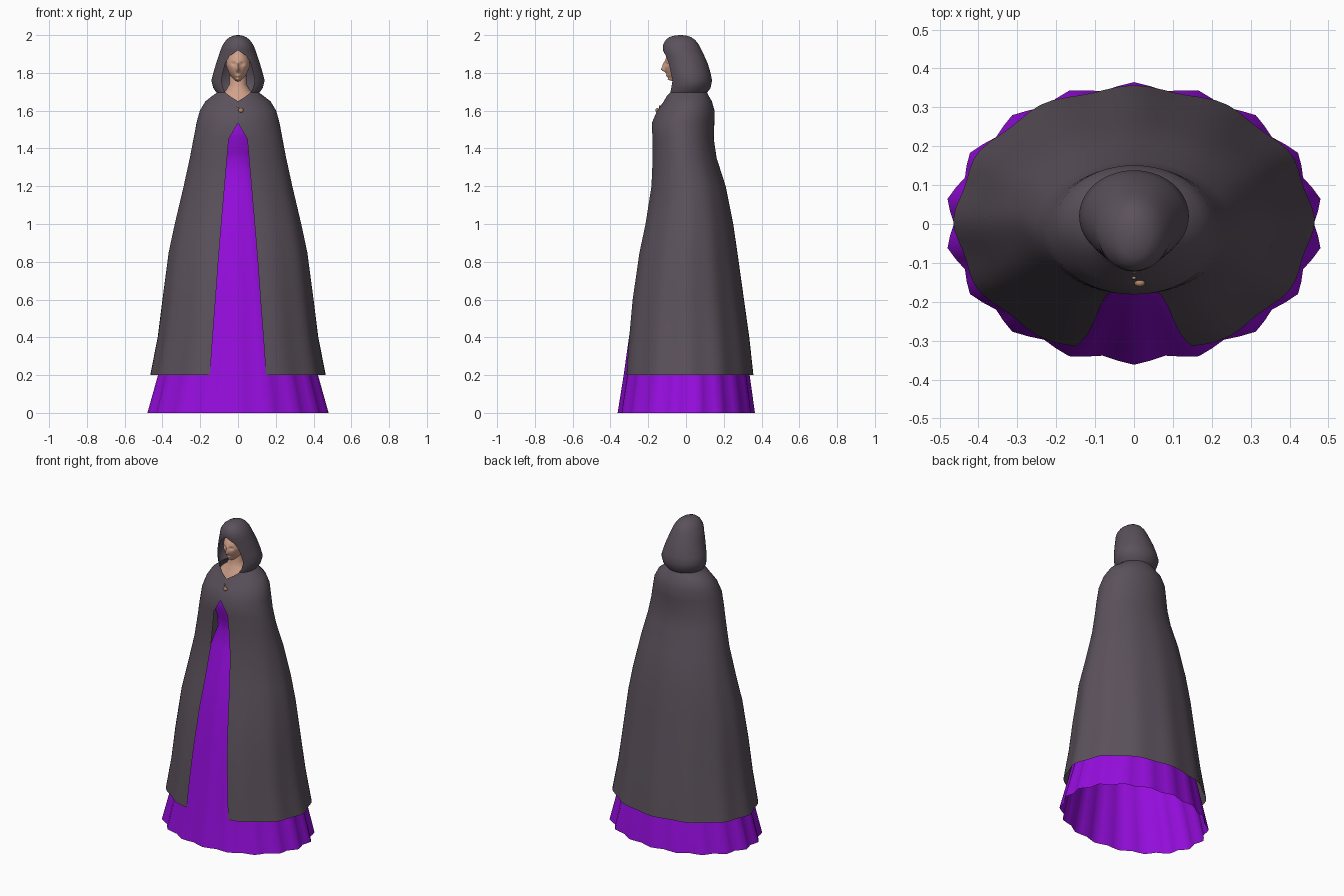
import bpy, bmesh, math
from mathutils import Vector


def material(name, rgb):
    m = bpy.data.materials.new(name)
    m.diffuse_color = (*rgb, 1)
    return m


CHARCOAL = material("charcoal_cloth", (0.105, 0.083, 0.106))
PURPLE = material("purple_cloth", (0.30, 0.004, 0.72))
SKIN = material("skin", (0.64, 0.36, 0.26))
COPPER = material("copper", (0.42, 0.24, 0.14))


def finish(name, bm, mat, angle=50):
    me = bpy.data.meshes.new(name)
    bm.to_mesh(me)
    bm.free()
    me.materials.append(mat)
    ob = bpy.data.objects.new(name, me)
    bpy.context.collection.objects.link(ob)
    bpy.ops.object.select_all(action='DESELECT')
    ob.select_set(True)
    bpy.context.view_layer.objects.active = ob
    bpy.ops.object.shade_smooth_by_angle(angle=math.radians(angle))
    return ob


def loft(name, rows, mat, segs=72, folds=0, depth=0, fold_top=1.4, cap=False):
    """Stack oval rings (z, half width, front y, back y, half gap at the front)."""
    bm = bmesh.new()
    rings = []
    for z, a, yf, yb, gap in rows:
        c, b = (yf + yb) / 2, (yb - yf) / 2
        start = math.asin(min(gap / a, 1))
        amp = depth * max(0, 1 - z / fold_top)
        ring = []
        for i in range(segs + 1):
            t = start + (2 * math.pi - 2 * start) * i / segs
            s = 1 + amp * (math.cos(folds * t) - 1) / 2
            ring.append(bm.verts.new((a * s * math.sin(t), c - b * s * math.cos(t), z)))
        rings.append(ring)
    for lo, hi in zip(rings, rings[1:]):
        for i in range(segs):
            bm.faces.new((lo[i], lo[i + 1], hi[i + 1], hi[i]))
    if cap:
        bm.faces.new(rings[-1][:-1])
    bmesh.ops.remove_doubles(bm, verts=bm.verts, dist=0.0002)
    return finish(name, bm, mat)


# Cloak: open down the front, closed at the clasp
loft("cloak", [
    (0.20, 0.465, -0.342, 0.357, 0.152),
    (0.40, 0.425, -0.325, 0.335, 0.137),
    (0.60, 0.400, -0.302, 0.307, 0.121),
    (0.85, 0.367, -0.260, 0.272, 0.102),
    (1.00, 0.335, -0.225, 0.250, 0.089),
    (1.20, 0.288, -0.190, 0.210, 0.071),
    (1.35, 0.255, -0.181, 0.162, 0.058),
    (1.45, 0.236, -0.181, 0.147, 0.049),
    (1.535, 0.220, -0.181, 0.150, 0),
    (1.60, 0.202, -0.153, 0.151, 0),
    (1.65, 0.172, -0.117, 0.137, 0),
    (1.675, 0.140, -0.108, 0.122, 0.040),
    (1.695, 0.113, -0.104, 0.112, 0.066),
], CHARCOAL, folds=12, depth=0.035)

# Hood: face opening that closes above the brow
loft("hood", [
    (1.695, 0.113, -0.104, 0.112, 0.066),
    (1.72, 0.131, -0.102, 0.130, 0.080),
    (1.76, 0.141, -0.097, 0.138, 0.088),
    (1.80, 0.131, -0.105, 0.130, 0.081),
    (1.85, 0.116, -0.113, 0.115, 0.068),
    (1.89, 0.103, -0.117, 0.097, 0.044),
    (1.92, 0.093, -0.122, 0.083, 0),
    (1.95, 0.080, -0.121, 0.068, 0),
    (1.975, 0.062, -0.107, 0.048, 0),
    (1.99, 0.042, -0.088, 0.026, 0),
    (1.998, 0.020, -0.058, 0.002, 0),
    (2.00, 0.004, -0.035, -0.025, 0),
], CHARCOAL, cap=True)

# Dress: fluted open skirt rising to a narrow waist and bodice
loft("dress", [
    (0.00, 0.487, -0.362, 0.365, 0),
    (0.20, 0.430, -0.330, 0.337, 0),
    (0.40, 0.375, -0.302, 0.295, 0),
    (0.60, 0.325, -0.272, 0.255, 0),
    (0.80, 0.275, -0.238, 0.215, 0),
    (1.00, 0.222, -0.196, 0.172, 0),
    (1.20, 0.155, -0.140, 0.125, 0),
    (1.30, 0.118, -0.112, 0.095, 0),
    (1.38, 0.122, -0.118, 0.092, 0),
    (1.46, 0.140, -0.152, 0.100, 0),
    (1.53, 0.145, -0.150, 0.105, 0),
    (1.57, 0.140, -0.128, 0.105, 0),
], PURPLE, folds=18, depth=0.05)

# Neck and upper chest
loft("neck", [
    (1.54, 0.140, -0.130, 0.100, 0),
    (1.60, 0.145, -0.122, 0.100, 0),
    (1.65, 0.125, -0.098, 0.085, 0),
    (1.68, 0.098, -0.086, 0.070, 0),
    (1.71, 0.062, -0.070, 0.050, 0),
    (1.74, 0.046, -0.062, 0.040, 0),
    (1.80, 0.044, -0.060, 0.040, 0),
], SKIN, segs=32)

# Head: oval with nose, brow, eye sockets, lips and chin pushed in or out
bm = bmesh.new()
bmesh.ops.create_uvsphere(bm, u_segments=64, v_segments=44, radius=1)
features = [  # x, z, x spread, z spread, push forward
    (0, 1.818, 0.008, 0.013, 0.021),
    (0, 1.842, 0.006, 0.016, 0.010),
    (0, 1.784, 0.016, 0.008, 0.012),
    (0, 1.764, 0.016, 0.010, 0.024),
    (0.023, 1.848, 0.011, 0.008, -0.010),
    (-0.023, 1.848, 0.011, 0.008, -0.010),
]
for v in bm.verts:
    front = v.co.y < 0
    taper = 1 - 0.30 * max(0, -v.co.z)
    p = Vector((v.co.x * 0.063 * taper, v.co.y * 0.085 - 0.028, v.co.z * 0.090 + 1.842))
    if front:
        p.y -= sum(k * math.exp(-((p.x - x) / sx) ** 2 - ((p.z - z) / sz) ** 2)
                   for x, z, sx, sz, k in features)
    v.co = p
finish("head", bm, SKIN, 70)

# Clasp: round button with a small loop above it
for name, pos, r in (("clasp_button", (0.015, -0.152, 1.602), 0.014),
                     ("clasp_loop", (0.0, -0.139, 1.622), 0.006)):
    bm = bmesh.new()
    bmesh.ops.create_uvsphere(bm, u_segments=16, v_segments=10, radius=r)
    bmesh.ops.scale(bm, vec=(1, 0.7, 0.9), verts=bm.verts)
    bmesh.ops.translate(bm, vec=pos, verts=bm.verts)
    finish(name, bm, COPPER)
